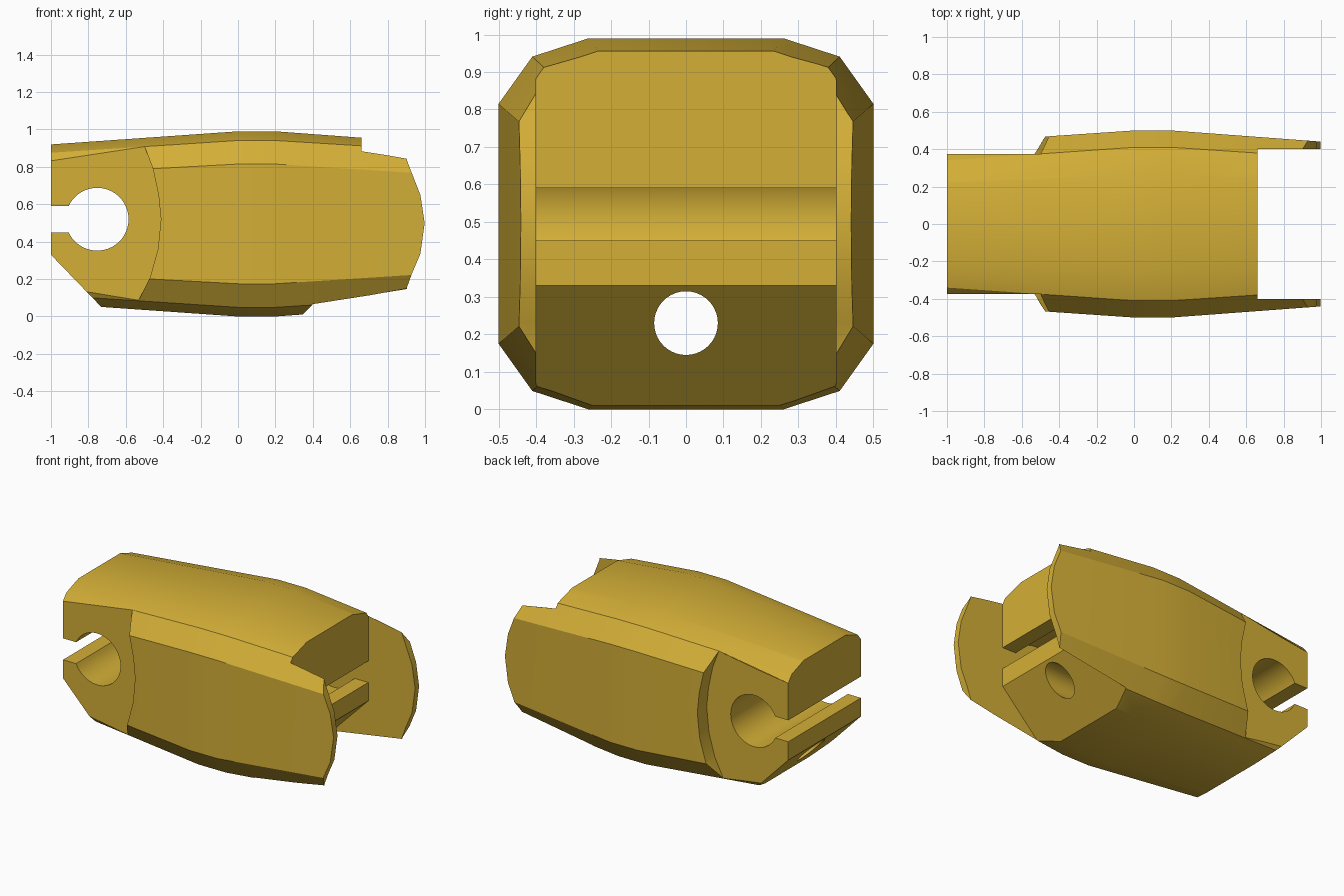
import bpy, bmesh, math

if "Cube" in bpy.data.objects:
    bpy.data.objects.remove(bpy.data.objects["Cube"])

gold = bpy.data.materials.new("gold_yellow")
gold.diffuse_color = (0.658, 0.429, 0.038, 1)
gold.use_nodes = True
gold.node_tree.nodes["Principled BSDF"].inputs["Base Color"].default_value = gold.diffuse_color


def make_object(name, bm):
    bmesh.ops.recalc_face_normals(bm, faces=bm.faces)
    mesh = bpy.data.meshes.new(name)
    bm.to_mesh(mesh)
    bm.free()
    mesh.materials.append(gold)
    obj = bpy.data.objects.new(name, mesh)
    bpy.context.collection.objects.link(obj)
    return obj


def loft(name, rings):
    """Skin matching closed rings of points and cap both ends."""
    bm = bmesh.new()
    loops = [[bm.verts.new(p) for p in ring] for ring in rings]
    n = len(loops[0])
    for a, b in zip(loops, loops[1:]):
        for i in range(n):
            j = (i + 1) % n
            bm.faces.new((a[i], a[j], b[j], b[i]))
    bm.faces.new(loops[0])
    bm.faces.new(loops[-1])
    return make_object(name, bm)


def prism(name, profile, y0, y1):
    """Extrude an x-z profile along y."""
    return loft(name, [[(x, y, z) for x, z in profile] for y in (y0, y1)])


def section(x, quarter, mid=0.495):
    """Twelve-sided ring mirrored from three (y, height) corner points."""
    up = quarter + [(y, -h) for y, h in reversed(quarter)]
    ring = up + [(-y, h) for y, h in reversed(up)]
    return [(x, y, mid + h) for y, h in ring]


def keyhole(cx, mouth, sign):
    """Slot into a round socket; sign is the side it opens to, top to bottom."""
    r, cz, half = 0.168, 0.52, 0.07
    a = math.asin(half / r)
    n = 40
    arc = []
    for i in range(n + 1):
        t = a + (2 * math.pi - 2 * a) * i / n
        arc.append((cx + sign * r * math.cos(t), cz + r * math.sin(t)))
    return [(mouth, cz + half)] + arc + [(mouth, cz - half)]


# Barrel-shaped body, widest in the middle
wide = [(0.26, 0.495), (0.41, 0.446), (0.50, 0.32)]
left = [(0.21, 0.418), (0.333, 0.374), (0.425, 0.26)]
right = [(0.21, 0.428), (0.35, 0.390), (0.433, 0.262)]
body = loft("link_body", [section(-1.1, left), section(0, wide),
                          section(0.2, wide), section(1.1, right)])

cutters = []

# Rounded ends of the two ears
ear_arc = [(0.85, 1.2), (0.905, 0.83), (0.93, 0.765), (0.975, 0.65), (0.998, 0.5),
           (0.975, 0.335), (0.93, 0.23), (0.905, 0.16), (0.85, -0.2)]
cutters.append(prism("ear_end_cutter", ear_arc + [(1.4, -0.2), (1.4, 1.2)], -0.7, 0.7))

# Gap between the ears, with sloped underside and socket
gap = [(0.66, 1.2)] + keyhole(0.41, 0.66, 1) + [
    (0.66, 0.33), (0.35, 0.015), (0.235, -0.1), (1.3, -0.1), (1.3, 1.2)]
cutters.append(prism("ear_gap_cutter", gap, -0.4, 0.4))

# Tongue end, with sloped underside and socket
tongue = [(-1, 1.2)] + keyhole(-0.753, -1, -1) + [
    (-1, 0.33), (-0.73, 0.05), (-0.585, -0.1), (-1.3, -0.1), (-1.3, 1.2)]
cutters.append(prism("tongue_end_cutter", tongue, -0.7, 0.7))

# Curved side recesses that thin the tongue
recess = [(-0.6, 1.2), (-0.5, 0.91), (-0.455, 0.79), (-0.425, 0.65), (-0.412, 0.52),
          (-0.428, 0.36), (-0.47, 0.21), (-0.535, 0.08), (-0.62, -0.1),
          (-1.4, -0.1), (-1.4, 1.2)]
for side, s in (("front", -1), ("back", 1)):
    cutters.append(prism(side + "_recess_cutter", recess, s * 0.375, s * 0.7))

# Lengthwise round hole
ring = [(0.085 * math.cos(k * math.tau / 40), 0.23 + 0.085 * math.sin(k * math.tau / 40))
        for k in range(40)]
cutters.append(loft("hole_cutter", [[(x, y, z) for y, z in ring] for x in (-1.3, 1.3)]))

# Cut everything out of the body
bpy.context.view_layer.objects.active = body
body.select_set(True)
for c in cutters:
    c.hide_render = True
    mod = body.modifiers.new(c.name, "BOOLEAN")
    mod.operation = "DIFFERENCE"
    mod.solver = "EXACT"
    mod.object = c
    bpy.ops.object.modifier_apply(modifier=mod.name)
    bpy.data.objects.remove(c)

bpy.ops.object.shade_smooth_by_angle(angle=math.radians(30))
